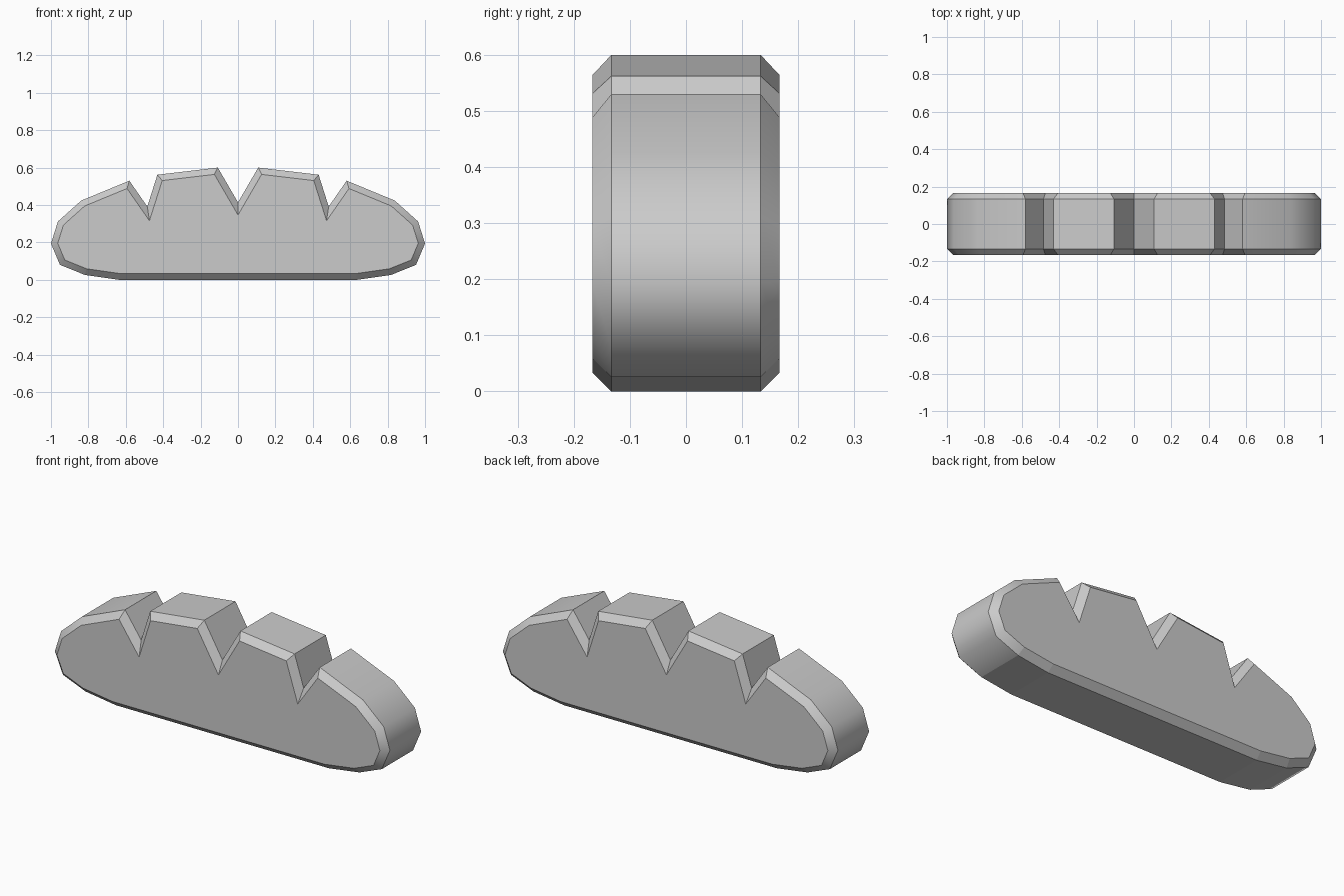
import bpy
import bmesh

cube = bpy.data.objects.get("Cube")
if cube:
    bpy.data.objects.remove(cube, do_unlink=True)

CORE = 0.133     # half depth of the straight rim
BEVEL = 0.034    # chamfer around the front and back faces

# Left half of the outline, from the bottom up to the middle notch
half = [(0.635, 0.0), (0.818, 0.026), (0.952, 0.08), (1.0, 0.194),
        (0.963, 0.312), (0.838, 0.424), (0.581, 0.53), (0.485, 0.392),
        (0.431, 0.562), (0.108, 0.6)]
outline = half + [(0.0, 0.414)] + [(-x, z) for x, z in reversed(half)]

grey = bpy.data.materials.new("light_grey")
grey.use_nodes = True
colour = (0.6, 0.6, 0.6, 1.0)
grey.diffuse_color = colour
grey.node_tree.nodes["Principled BSDF"].inputs["Base Color"].default_value = colour

# Notched slab: extrude the outline through the depth
bm = bmesh.new()
front = bm.faces.new([bm.verts.new((x, -CORE, z)) for x, z in outline])
result = bmesh.ops.extrude_face_region(bm, geom=[front], use_keep_orig=True)
moved = [g for g in result["geom"] if isinstance(g, bmesh.types.BMVert)]
bmesh.ops.translate(bm, verts=moved, vec=(0, 2 * CORE, 0))
bmesh.ops.recalc_face_normals(bm, faces=bm.faces[:])

# Chamfer both end faces with an outward inset
ends = [f for f in bm.faces if abs(f.normal.y) > 0.9]
bmesh.ops.inset_individual(bm, faces=ends, thickness=BEVEL, depth=BEVEL,
                           use_even_offset=True)
bmesh.ops.recalc_face_normals(bm, faces=bm.faces[:])

# Smooth the rounded ends, keep every other edge crisp
for face in bm.faces:
    face.smooth = abs(face.normal.y) < 0.9
for edge in bm.edges:
    a, b = (v.co for v in edge.verts)
    middle = (a + b) / 2
    across = abs(a.y - b.y) > 0.01
    edge.smooth = across and abs(middle.x) > 0.79 and middle.z > 0.07

mesh = bpy.data.meshes.new("notched_slab")
bm.to_mesh(mesh)
bm.free()
mesh.materials.append(grey)
slab = bpy.data.objects.new("notched_slab", mesh)
bpy.context.collection.objects.link(slab)
